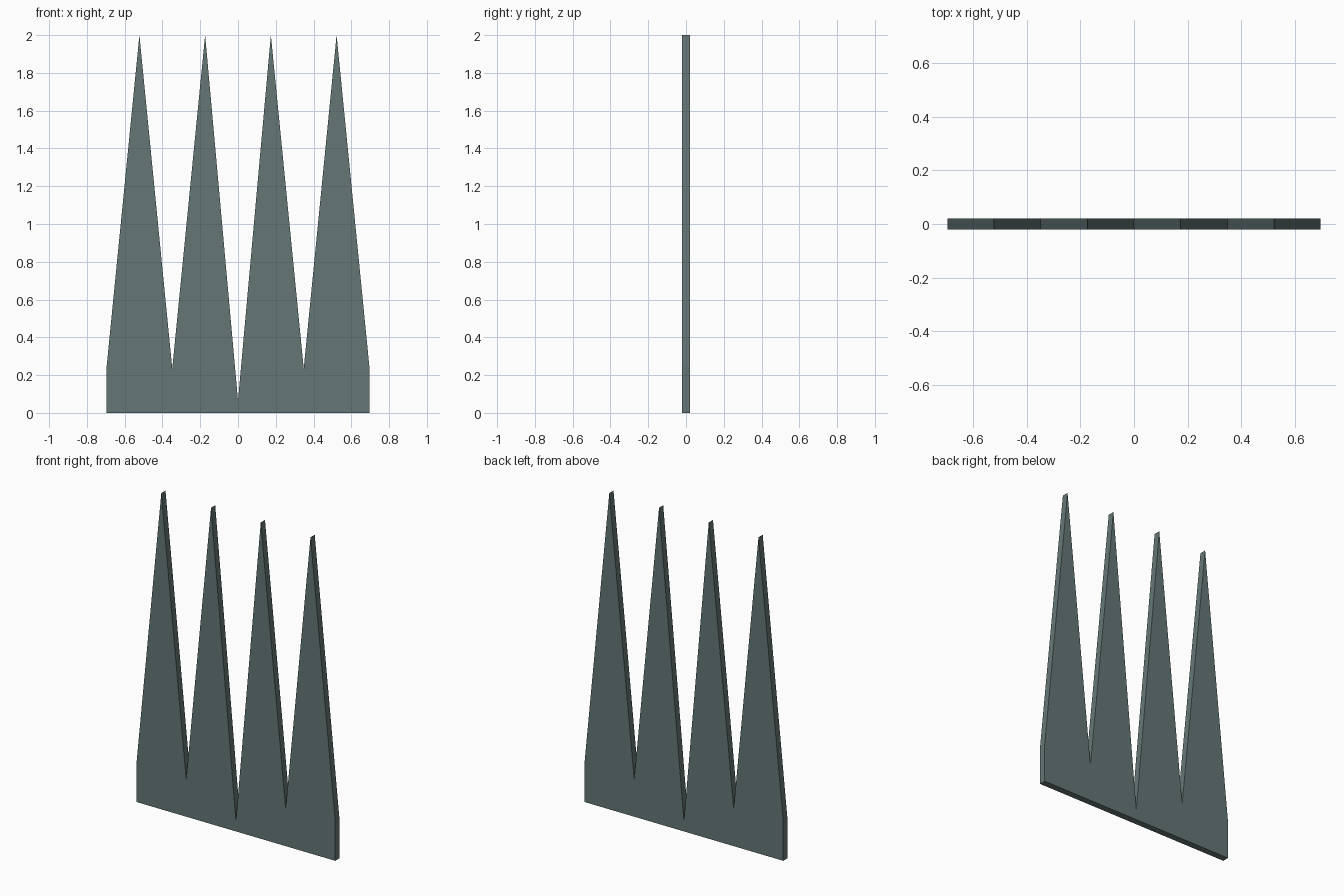
import bpy, bmesh

if "Cube" in bpy.data.objects:
    bpy.data.objects.remove(bpy.data.objects["Cube"])

HALF_THICKNESS = 0.021

# Right half of the spiked outline: centre notch, two spikes, outer edge
half = [(0.174, 2.0), (0.348, 0.235), (0.522, 2.0), (0.695, 0.25), (0.695, 0.0)]
outline = [(-x, z) for x, z in reversed(half)] + [(0.0, 0.065)] + half

# Front face of the plate, extruded through its thickness
bm = bmesh.new()
face = bm.faces.new([bm.verts.new((x, -HALF_THICKNESS, z)) for x, z in outline])
extruded = bmesh.ops.extrude_face_region(bm, geom=[face], use_keep_orig=True)
back = [v for v in extruded["geom"] if isinstance(v, bmesh.types.BMVert)]
bmesh.ops.translate(bm, verts=back, vec=(0, 2 * HALF_THICKNESS, 0))
bmesh.ops.recalc_face_normals(bm, faces=bm.faces)

mesh = bpy.data.meshes.new("spiked_plate")
bm.to_mesh(mesh)
bm.free()
plate = bpy.data.objects.new("spiked_plate", mesh)
bpy.context.collection.objects.link(plate)

# Dark grey-green finish
mat = bpy.data.materials.new("grey_green")
mat.diffuse_color = (0.13, 0.18, 0.18, 1)
mat.use_nodes = True
mat.node_tree.nodes["Principled BSDF"].inputs["Base Color"].default_value = mat.diffuse_color
mesh.materials.append(mat)
